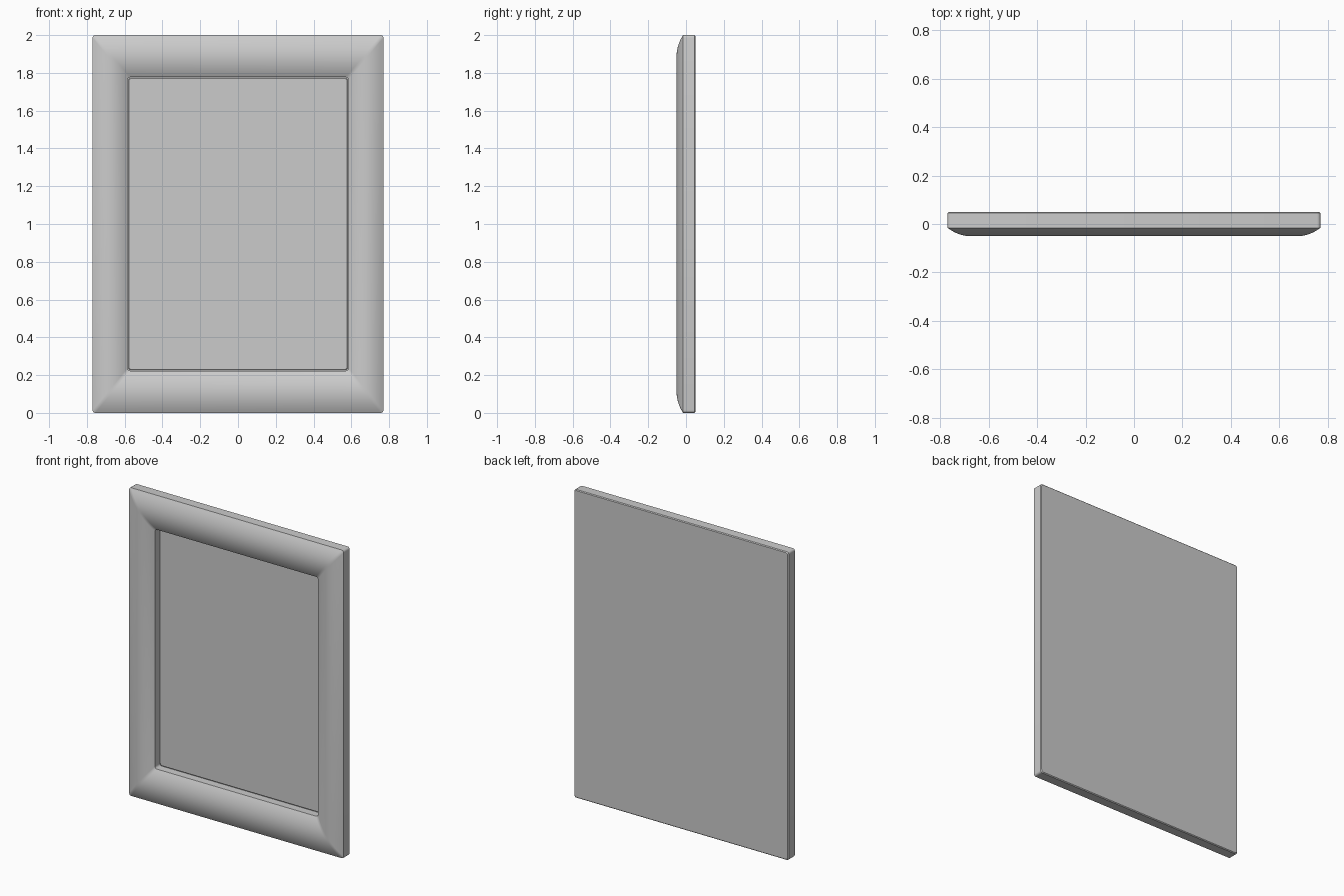
import bpy, bmesh, math

if "Cube" in bpy.data.objects:
    bpy.data.objects.remove(bpy.data.objects["Cube"])

OUTER = (0.77, 1.0)      # half width, half height
INNER = (0.585, 0.777)   # opening half size


def ring(bm, hw, hh, y, r=0.014, segs=4):
    """Rounded rectangle of vertices in the xz plane, centred at z = 1."""
    verts = []
    for k, (sx, sz) in enumerate([(1, 1), (-1, 1), (-1, -1), (1, -1)]):
        for i in range(segs + 1):
            a = math.pi / 2 * (k + i / segs)
            verts.append(bm.verts.new((sx * (hw - r) + r * math.cos(a), y,
                                       1 + sz * (hh - r) + r * math.sin(a))))
    return verts


def loft(name, sections):
    """Skin successive rounded rectangles and cap both ends."""
    bm = bmesh.new()
    rings = [ring(bm, *s) for s in sections]
    for a, b in zip(rings, rings[1:]):
        n = len(a)
        for i in range(n):
            bm.faces.new((a[i], a[(i + 1) % n], b[(i + 1) % n], b[i]))
    bm.faces.new(rings[0])
    bm.faces.new(rings[-1])
    bmesh.ops.recalc_face_normals(bm, faces=bm.faces)
    mesh = bpy.data.meshes.new(name)
    bm.to_mesh(mesh)
    bm.free()
    obj = bpy.data.objects.new(name, mesh)
    bpy.context.collection.objects.link(obj)
    bpy.ops.object.select_all(action='DESELECT')
    obj.select_set(True)
    bpy.context.view_layer.objects.active = obj
    bpy.ops.object.shade_smooth_by_angle(angle=math.radians(35))
    return obj


# Frame: flat back, straight side, domed moulding, inner wall and rebate floor
W, H = OUTER
w, h = INNER
sections = [(W - 0.005, H - 0.005, 0.05), (W, H, 0.045)]
STEPS = 16
for i in range(STEPS + 1):
    t = i / STEPS
    y = -0.016 - 0.034 * (1 - (2 * t - 1) ** 2)
    sections.append((W + (w - W) * t, H + (h - H) * t, y))
sections.append((w, h, 0.035))
loft("frame", sections)

# Picture panel set inside the opening
loft("picture_panel", [(w - 0.004, h - 0.004, 0.04),
                       (w - 0.004, h - 0.004, 0.031),
                       (w - 0.007, h - 0.007, 0.028)])
